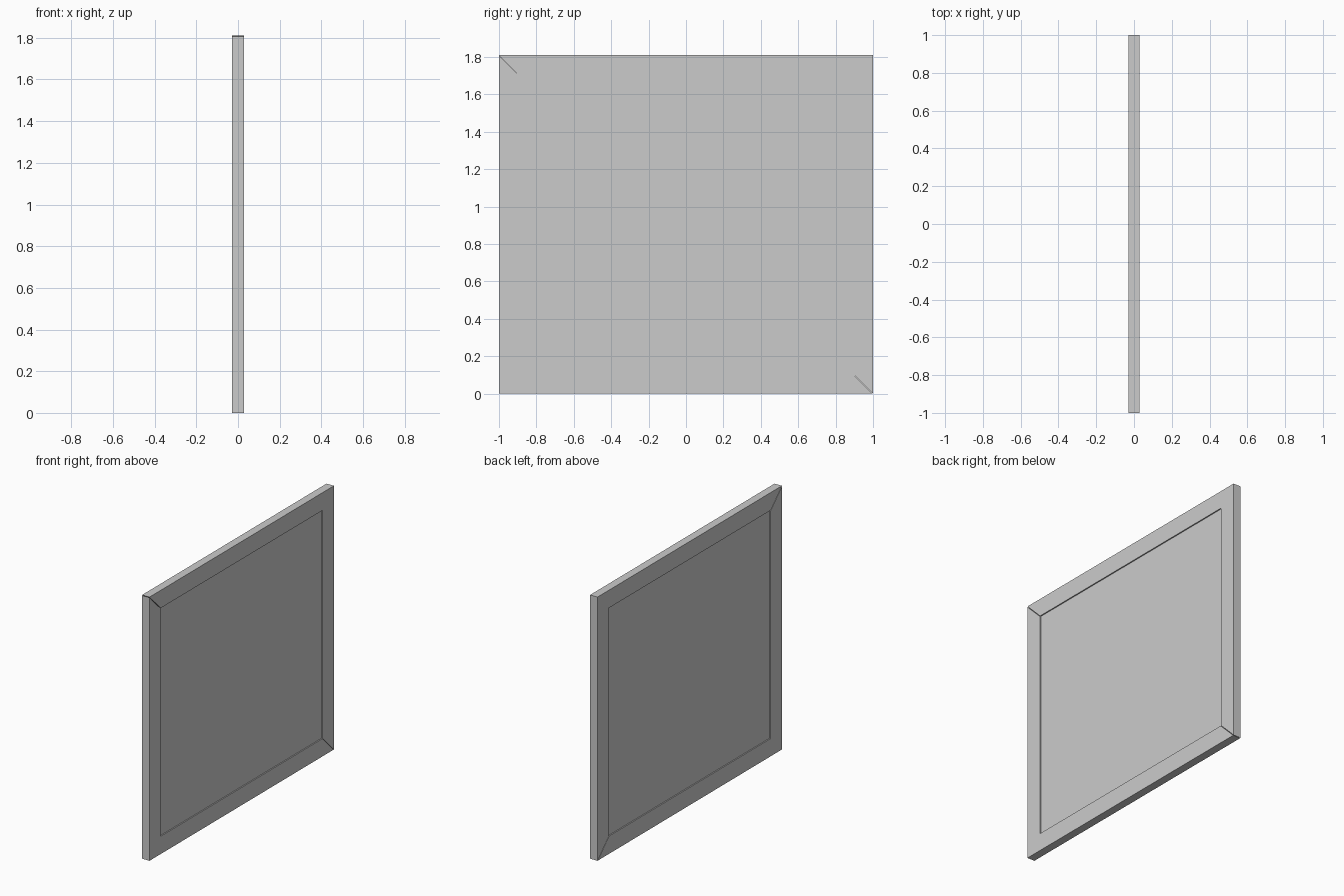
import bpy, bmesh

if "Cube" in bpy.data.objects:
    bpy.data.objects.remove(bpy.data.objects["Cube"])

H = 1.81      # overall height
W = 0.122     # frame member width
T = 0.028     # half thickness of the frame
GAP = 0.004   # hairline opening at two of the mitred corners


def slab(name, outline, half):
    """Extrude a (y, z) outline symmetrically along x."""
    bm = bmesh.new()
    face = bm.faces.new([bm.verts.new((-half, y, z)) for y, z in outline])
    out = bmesh.ops.extrude_face_region(bm, geom=[face])
    verts = [v for v in out["geom"] if isinstance(v, bmesh.types.BMVert)]
    bmesh.ops.translate(bm, verts=verts, vec=(2 * half, 0, 0))
    bmesh.ops.recalc_face_normals(bm, faces=bm.faces)
    mesh = bpy.data.meshes.new(name)
    bm.to_mesh(mesh)
    bm.free()
    obj = bpy.data.objects.new(name, mesh)
    bpy.context.collection.objects.link(obj)
    return obj


def corner_outline(g):
    """L-shaped pair of rails with 45 degree mitred ends, shortened by g."""
    return [(-1, 0), (1 - g, 0), (1 - W - g, W),
            (W - 1, W), (W - 1, H - W - g), (-1, H - g)]


# Frame halves: near stile with bottom rail, far stile with top rail
slab("lower_frame", corner_outline(GAP), T)
slab("upper_frame", [(-y, H - z) for y, z in corner_outline(0)], T)

# Recessed panel, its edge tucked into the frame
e = W - 0.028
slab("panel", [(e - 1, e), (1 - e, e), (1 - e, H - e), (e - 1, H - e)], T - 0.008)
